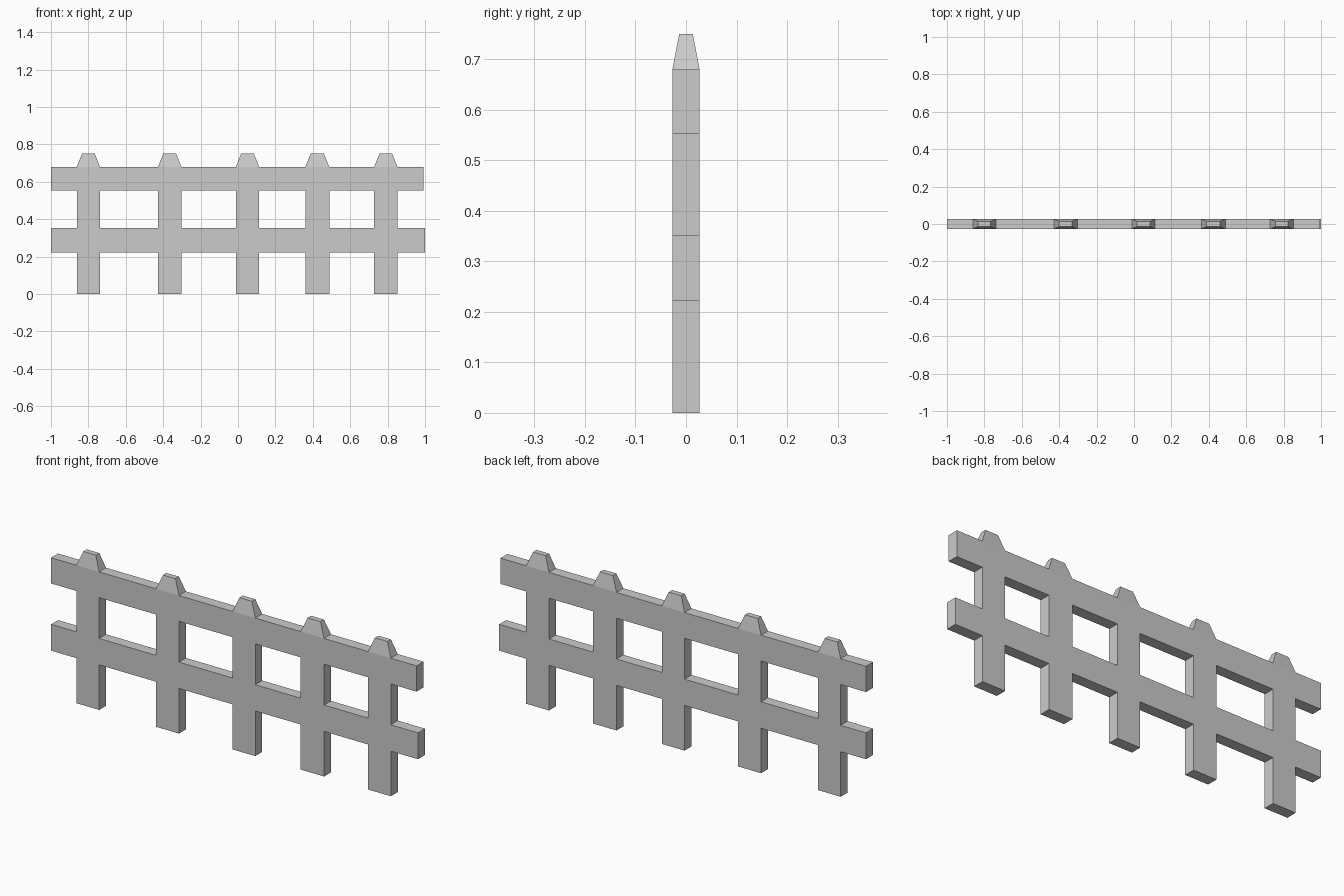
import bpy, bmesh

if "Cube" in bpy.data.objects:
    bpy.data.objects.remove(bpy.data.objects["Cube"])

HALF_T = 0.027                                    # half thickness of the timber
POSTS = [(-0.862, -0.738), (-0.428, -0.303), (-0.011, 0.113),
         (0.36, 0.488), (0.728, 0.852)]           # left and right edge of each post
RAILS = [(-1.0, 1.0, 0.222, 0.352),               # lower rail: x0, x1, z0, z1
         (-1.0, 0.992, 0.553, 0.68)]              # upper rail
POST_TOP, TIP_TOP = 0.68, 0.75

xs = sorted({x for p in POSTS for x in p} | {x for r in RAILS for x in r[:2]})
zs = sorted({0.0, POST_TOP} | {z for r in RAILS for z in r[2:]})


def in_post(x):
    return any(a < x < b for a, b in POSTS)


def in_rail(x, z):
    return any(x0 < x < x1 and z0 < z < z1 for x0, x1, z0, z1 in RAILS)


# Front silhouette of posts and rails, as one connected sheet of quads
bm = bmesh.new()
grid = {}


def vert(x, z):
    if (x, z) not in grid:
        grid[x, z] = bm.verts.new((x, -HALF_T, z))
    return grid[x, z]


for x0, x1 in zip(xs, xs[1:]):
    for z0, z1 in zip(zs, zs[1:]):
        cx, cz = (x0 + x1) / 2, (z0 + z1) / 2
        if in_post(cx) or in_rail(cx, cz):
            bm.faces.new([vert(x0, z0), vert(x1, z0), vert(x1, z1), vert(x0, z1)])

# Thickness
res = bmesh.ops.extrude_face_region(bm, geom=bm.faces[:], use_keep_orig=True)
back = [v for v in res["geom"] if isinstance(v, bmesh.types.BMVert)]
bmesh.ops.translate(bm, verts=back, vec=(0, 2 * HALF_T, 0))
bmesh.ops.recalc_face_normals(bm, faces=bm.faces[:])

# Tapered tips raised out of the post tops
tops = [f for f in bm.faces if f.normal.z > 0.9
        and abs(f.calc_center_median().z - POST_TOP) < 1e-4
        and in_post(f.calc_center_median().x)]
for f in bmesh.ops.extrude_discrete_faces(bm, faces=tops)["faces"]:
    c = f.calc_center_median()
    for v in f.verts:
        v.co = (c.x + (v.co.x - c.x) * 0.55, v.co.y * 0.5, TIP_TOP)

bmesh.ops.recalc_face_normals(bm, faces=bm.faces[:])
mesh = bpy.data.meshes.new("picket_fence")
bm.to_mesh(mesh)
bm.free()
bpy.context.collection.objects.link(bpy.data.objects.new("picket_fence", mesh))
